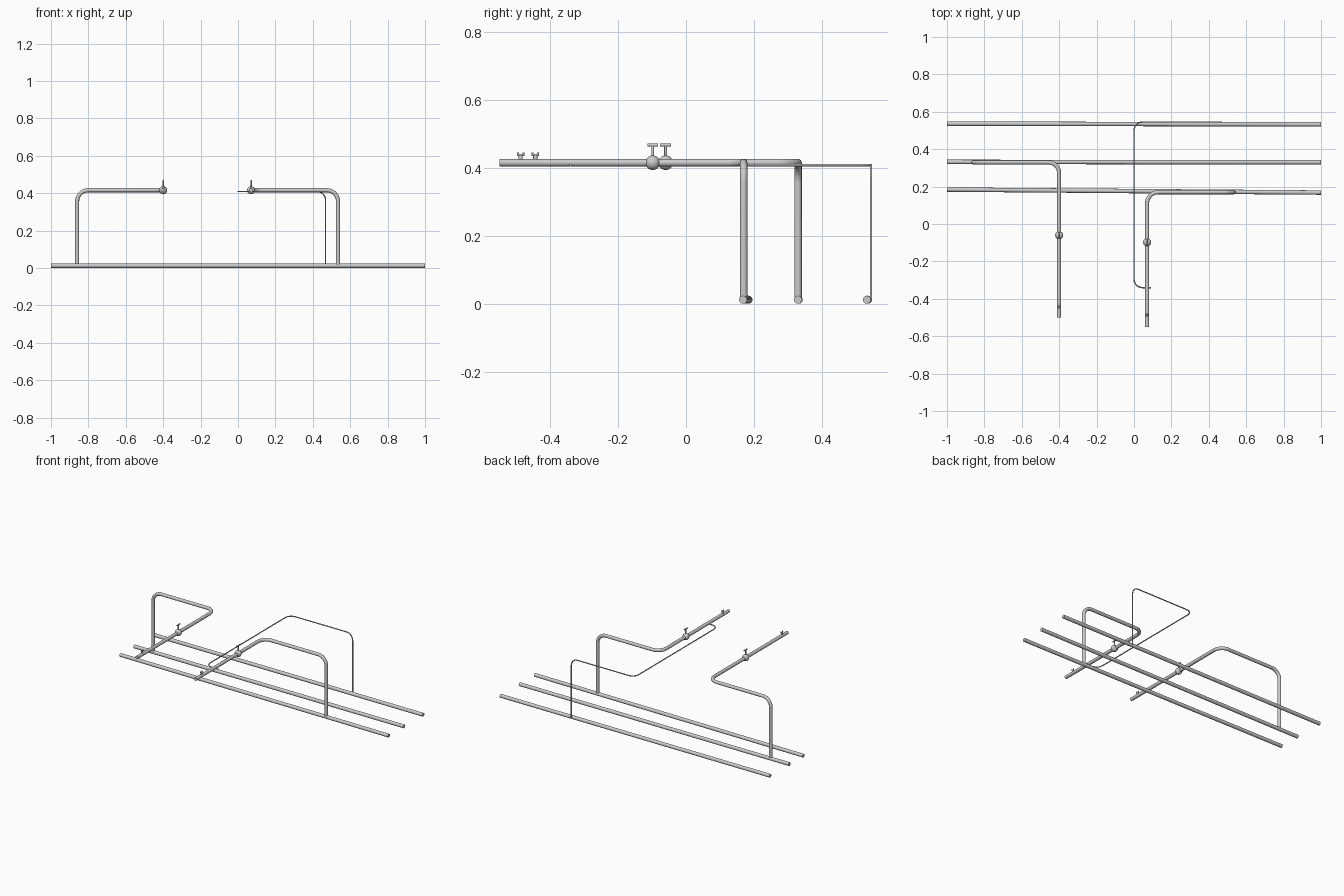
import bpy, math
from mathutils import Vector

if "Cube" in bpy.data.objects:
    bpy.data.objects.remove(bpy.data.objects["Cube"])


def smooth(obj):
    bpy.ops.object.select_all(action='DESELECT')
    obj.select_set(True)
    bpy.context.view_layer.objects.active = obj
    bpy.ops.object.shade_smooth_by_angle(angle=math.radians(40))


def fillet(points, radius, steps=10):
    """Replace every inner corner of a path with an arc."""
    pts = [Vector(p) for p in points]
    out = [pts[0]]
    for a, b, c in zip(pts, pts[1:], pts[2:]):
        u, v = (a - b).normalized(), (c - b).normalized()
        centre = b + (u + v) * radius
        for i in range(steps + 1):
            t = i / steps * math.pi / 2
            out.append(centre - v * radius * math.cos(t) - u * radius * math.sin(t))
    return out + [pts[-1]]


def pipe(name, points, radius, bend=0.06):
    curve = bpy.data.curves.new(name, 'CURVE')
    curve.dimensions = '3D'
    curve.bevel_depth = radius
    curve.bevel_resolution = 6
    curve.use_fill_caps = True
    path = fillet(points, bend)
    spline = curve.splines.new('POLY')
    spline.points.add(len(path) - 1)
    for sp, p in zip(spline.points, path):
        sp.co = (*p, 1)
    obj = bpy.data.objects.new(name, curve)
    bpy.context.collection.objects.link(obj)
    bpy.ops.object.select_all(action='DESELECT')
    obj.select_set(True)
    bpy.context.view_layer.objects.active = obj
    bpy.ops.object.convert(target='MESH')
    smooth(bpy.context.object)


def rod(name, a, b, radius):
    a, b = Vector(a), Vector(b)
    bpy.ops.mesh.primitive_cylinder_add(vertices=20, radius=radius, depth=(b - a).length,
                                        location=(a + b) / 2)
    obj = bpy.context.object
    obj.rotation_euler = (b - a).to_track_quat('Z', 'Y').to_euler()
    obj.name = name
    smooth(obj)


R, Z = 0.011, 0.416

# Long ground pipes, slightly out of parallel
for name, y0, y1 in (("front_main", 0.184, 0.168), ("middle_main", 0.332, 0.330),
                     ("rear_main", 0.536, 0.533)):
    pipe(name, [(-1, y0, 0.0125), (1, y1, 0.0125)], 0.0118)

# Two branches: riser, elbow, run, ball valve and end tap
for side, riser_x, run_x, y, end_y, valve_y, tap_y in (
        ("left", -0.86, -0.40, 0.33, -0.50, -0.06, -0.444),
        ("right", 0.535, 0.07, 0.17, -0.55, -0.098, -0.487)):
    pipe(side + "_branch", [(riser_x, y, 0.0125), (riser_x, y, Z),
                            (run_x, y, Z), (run_x, end_y, Z)], R)
    # Ball valve with stem and cross handle
    bpy.ops.mesh.primitive_uv_sphere_add(segments=28, ring_count=16, radius=0.0215,
                                         location=(run_x, valve_y, Z))
    bpy.context.object.name = side + "_valve_body"
    smooth(bpy.context.object)
    rod(side + "_valve_stem", (run_x, valve_y, Z), (run_x, valve_y, 0.468), 0.0042)
    rod(side + "_valve_handle", (run_x, valve_y - 0.016, 0.468),
        (run_x, valve_y + 0.016, 0.468), 0.0042)
    # Small tap near the pipe end
    rod(side + "_tap_stem", (run_x, tap_y, Z), (run_x, tap_y, 0.438), 0.006)
    rod(side + "_tap_bar", (run_x, tap_y - 0.01, 0.439), (run_x, tap_y + 0.01, 0.439), 0.003)
    for s in (-1, 1):
        rod(side + "_tap_knob", (run_x, tap_y + s * 0.008, 0.436),
            (run_x, tap_y + s * 0.008, 0.446), 0.003)

# Thin supply line from the rear main
pipe("thin_line", [(0.468, 0.545, 0.0125), (0.468, 0.545, 0.409), (0, 0.545, 0.409),
                   (0, -0.34, 0.409), (0.09, -0.34, 0.409)], 0.0036, 0.045)
